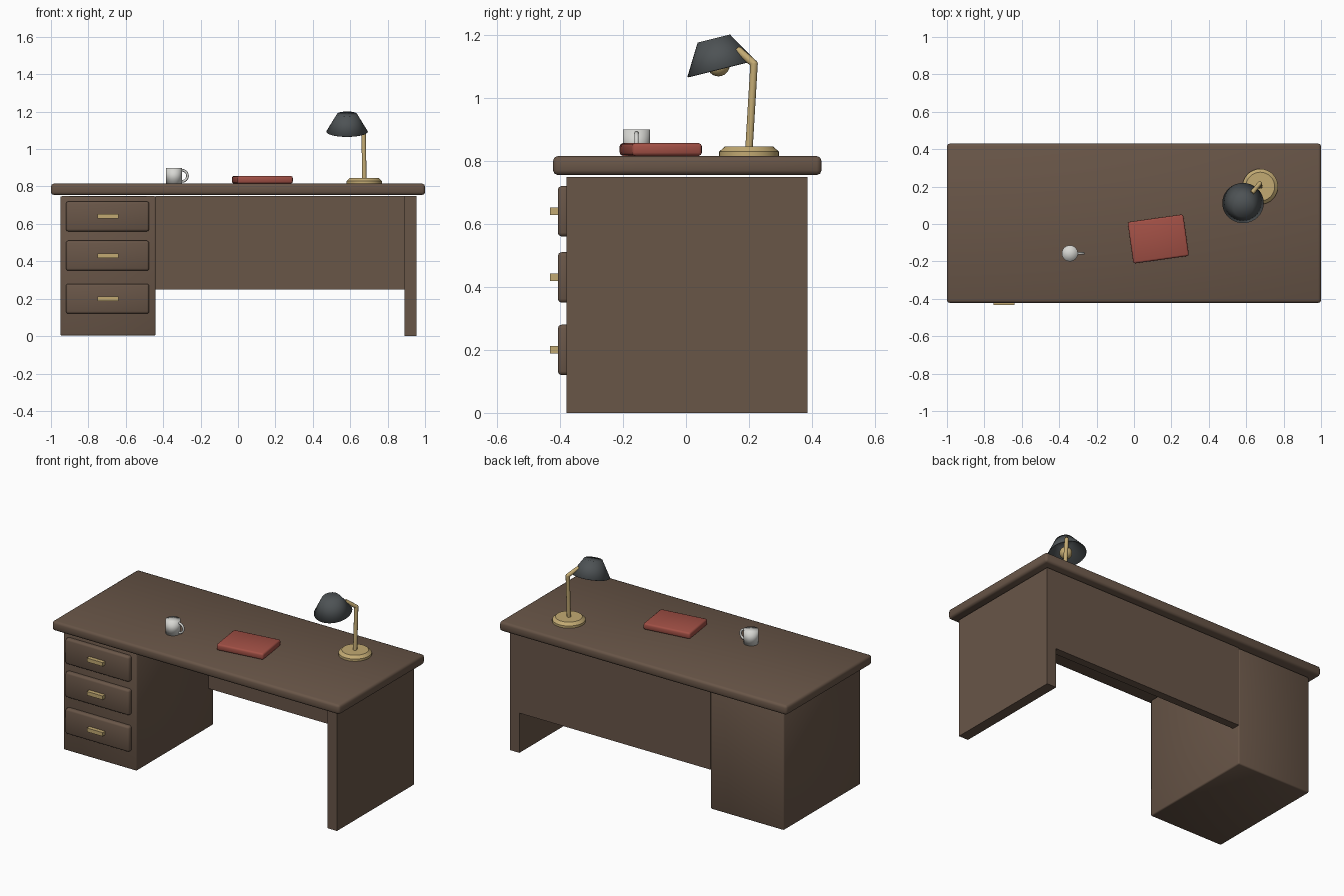
import bpy, bmesh, math
from mathutils import Vector, Matrix

old = bpy.data.objects.get("Cube")
if old:
    bpy.data.objects.remove(old, do_unlink=True)


def material(name, r, g, b):
    m = bpy.data.materials.new(name)
    m.use_nodes = True
    m.diffuse_color = (r, g, b, 1)
    bsdf = m.node_tree.nodes["Principled BSDF"]
    bsdf.inputs["Base Color"].default_value = (r, g, b, 1)
    bsdf.inputs["Roughness"].default_value = 0.6
    return m


wood = material("dark_wood", 0.14, 0.092, 0.064)
brass = material("brass", 0.54, 0.40, 0.17)
charcoal = material("charcoal", 0.075, 0.085, 0.09)
red = material("red_cover", 0.36, 0.08, 0.06)
white = material("white_ceramic", 0.68, 0.68, 0.65)


def finish(name, bm, mat, smooth=True):
    bmesh.ops.recalc_face_normals(bm, faces=bm.faces)
    mesh = bpy.data.meshes.new(name)
    bm.to_mesh(mesh)
    bm.free()
    mesh.materials.append(mat)
    for p in mesh.polygons:
        p.use_smooth = smooth
    ob = bpy.data.objects.new(name, mesh)
    bpy.context.collection.objects.link(ob)
    return ob


def box(name, lo, hi, mat, bevel=0.0, turn=0.0):
    """Box between two corners, optionally with soft edges."""
    lo, hi = Vector(lo), Vector(hi)
    bm = bmesh.new()
    bmesh.ops.create_cube(bm, size=1, matrix=Matrix.Diagonal((*(hi - lo), 1)))
    ob = finish(name, bm, mat, bevel > 0)
    ob.location = (lo + hi) / 2
    ob.rotation_euler.z = turn
    if bevel:
        mod = ob.modifiers.new("soft_edges", 'BEVEL')
        mod.width = bevel
        mod.segments = 2
    return ob


def smooth_by_angle(ob, degrees=35):
    bpy.ops.object.select_all(action='DESELECT')
    ob.select_set(True)
    bpy.context.view_layer.objects.active = ob
    bpy.ops.object.shade_smooth_by_angle(angle=math.radians(degrees))


def lathe(name, profile, mat, location, sides=32):
    """Spin (radius, height) points round z; a zero radius closes the end."""
    bm = bmesh.new()
    verts = [bm.verts.new((r, 0, z)) for r, z in profile]
    edges = [bm.edges.new(pair) for pair in zip(verts, verts[1:])]
    bmesh.ops.spin(bm, geom=verts + edges, cent=(0, 0, 0), axis=(0, 0, 1),
                   angle=math.tau, steps=sides, use_duplicate=False)
    bmesh.ops.remove_doubles(bm, verts=bm.verts, dist=0.0001)
    ob = finish(name, bm, mat)
    ob.location = location
    return ob


def rod(name, start, end, radius, mat):
    start, end = Vector(start), Vector(end)
    d = end - start
    bm = bmesh.new()
    place = Matrix.Translation((start + end) / 2) @ d.to_track_quat('Z', 'Y').to_matrix().to_4x4()
    bmesh.ops.create_cone(bm, cap_ends=True, segments=16, radius1=radius,
                          radius2=radius, depth=d.length, matrix=place)
    ob = finish(name, bm, mat)
    smooth_by_angle(ob)
    return ob


# Desk body
box("desk_top", (-1, -0.422, 0.755), (1, 0.43, 0.815), wood, 0.015)
box("drawer_pedestal", (-0.95, -0.38, 0.003), (-0.44, 0.385, 0.748), wood, 0.008)
box("side_panel", (0.89, -0.38, 0), (0.955, 0.385, 0.748), wood)
box("back_panel", (-0.44, 0.335, 0.25), (0.89, 0.385, 0.748), wood)

# Drawers and their pulls
for label, z in (("top", 0.64), ("middle", 0.43), ("bottom", 0.2)):
    box(label + "_drawer", (-0.92, -0.407, z - 0.08), (-0.475, -0.365, z + 0.08), wood, 0.012)
    box(label + "_drawer_pull", (-0.75, -0.432, z - 0.012), (-0.64, -0.404, z + 0.012), brass)

# Book
box("book", (-0.02, -0.192, 0.816), (0.28, 0.032, 0.856), red, 0.01, math.radians(8))

# Mug with ring handle
lathe("mug", [(0, 0), (0.043, 0), (0.043, 0.084), (0, 0.084)], white, (-0.343, -0.157, 0.815))
bpy.ops.mesh.primitive_torus_add(major_segments=24, minor_segments=8,
                                 major_radius=0.03, minor_radius=0.007,
                                 location=(-0.3, -0.157, 0.857),
                                 rotation=(math.pi / 2, 0, 0))
handle = bpy.context.object
handle.name = "mug_handle"
handle.data.materials.append(white)
smooth_by_angle(handle, 60)

# Lamp base, stem and arm
base = lathe("lamp_base", [(0, 0), (0.095, 0), (0.095, 0.014), (0.077, 0.03), (0, 0.03)],
             brass, (0.675, 0.2, 0.815))
smooth_by_angle(base)
elbow = (0.672, 0.216, 1.108)
rod("lamp_stem", (0.675, 0.2, 0.84), elbow, 0.012, brass)
rod("lamp_arm", elbow, (0.63, 0.165, 1.152), 0.012, brass)
lathe("lamp_elbow", [(0.012 * math.sin(a * math.pi / 8), -0.012 * math.cos(a * math.pi / 8))
                     for a in range(9)], brass, elbow, 16)

# Tilted shade, open below, and the bulb inside it
shade = lathe("lamp_shade", [(0.111, 0), (0.053, 0.098), (0, 0.098)],
              charcoal, (0.583, 0.112, 1.093))
shade.rotation_euler.x = math.radians(14)
wall = shade.modifiers.new("wall", 'SOLIDIFY')
wall.thickness = 0.004
smooth_by_angle(shade, 60)
bpy.ops.mesh.primitive_uv_sphere_add(segments=24, ring_count=12, radius=0.036,
                                     location=(0.583, 0.103, 1.104))
bulb = bpy.context.object
bulb.name = "lamp_bulb"
bulb.data.materials.append(brass)
bpy.ops.object.shade_smooth()
